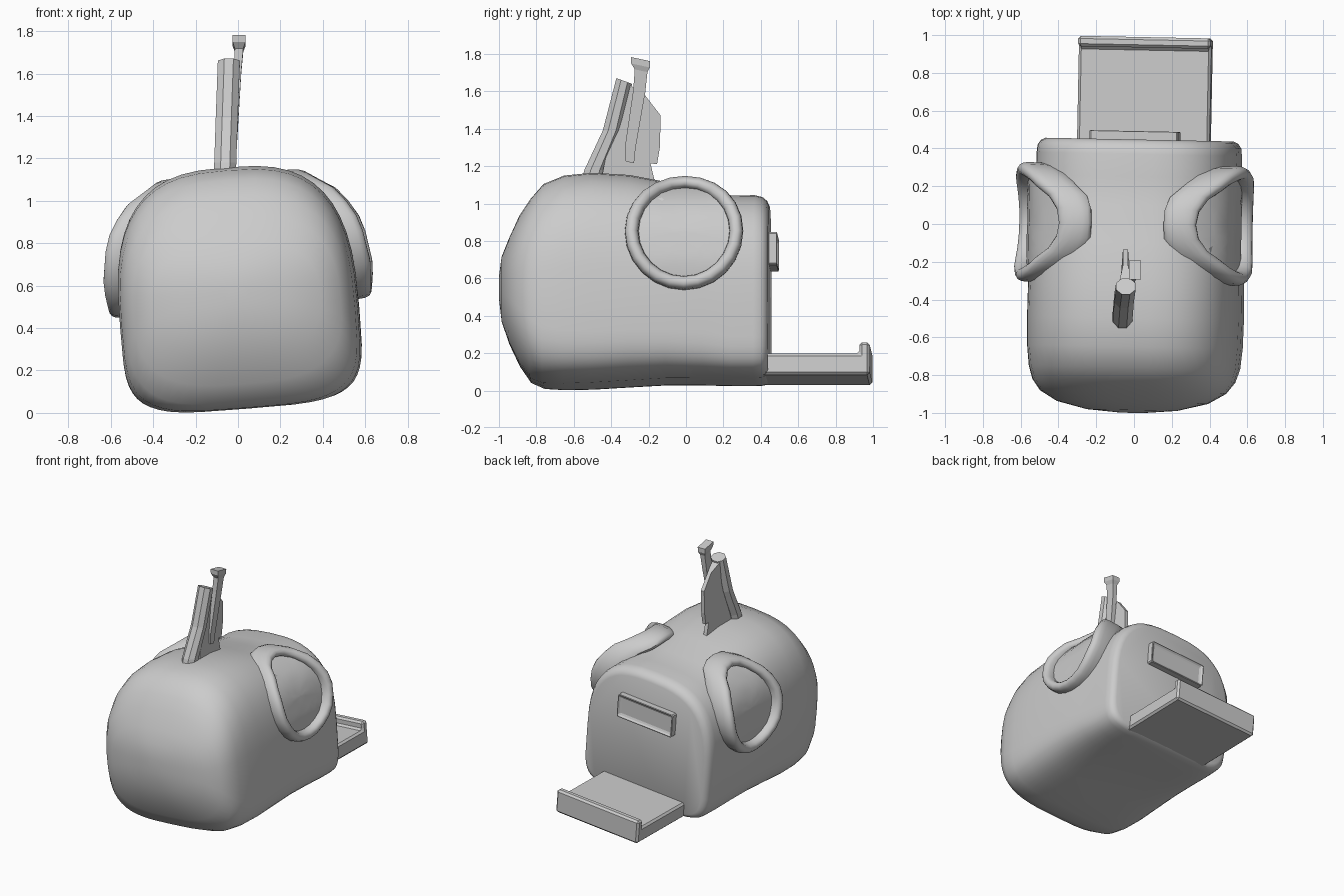
import bpy, bmesh
from math import sin, cos, pi, radians, copysign
from mathutils import Matrix

if "Cube" in bpy.data.objects:
    bpy.data.objects.remove(bpy.data.objects["Cube"])

# The whole body leans slightly to one side
LEAN = (Matrix.Translation((0.013, 0, 0.5)) @ Matrix.Rotation(-0.02, 4, 'Z')
        @ Matrix.Rotation(-0.08, 4, 'Y') @ Matrix.Translation((0, 0, -0.5)))


def loft(name, rings, close=False, lean=True, smooth=None, mirror=False, bevel=0):
    """Skin a list of closed rings; cap both ends or join them in a loop."""
    bm = bmesh.new()
    vs = [[bm.verts.new(p) for p in ring] for ring in rings]
    n = len(vs[0])
    pairs = list(zip(vs, vs[1:])) + ([(vs[-1], vs[0])] if close else [])
    for a, b in pairs:
        for i in range(n):
            j = (i + 1) % n
            bm.faces.new((a[i], a[j], b[j], b[i]))
    if not close:
        bm.faces.new(vs[0])
        bm.faces.new(vs[-1])
    bmesh.ops.recalc_face_normals(bm, faces=bm.faces)
    return finish(name, bm, lean, smooth, mirror, bevel)


def finish(name, bm, lean=True, smooth=None, mirror=False, bevel=0):
    me = bpy.data.meshes.new(name)
    bm.to_mesh(me)
    bm.free()
    ob = bpy.data.objects.new(name, me)
    bpy.context.collection.objects.link(ob)
    if lean:
        ob.matrix_world = LEAN
    if smooth:
        bpy.ops.object.select_all(action='DESELECT')
        ob.select_set(True)
        bpy.context.view_layer.objects.active = ob
        bpy.ops.object.shade_smooth_by_angle(angle=radians(smooth))
    if mirror:
        ob.modifiers.new("Mirror", 'MIRROR')
    if bevel:
        m = ob.modifiers.new("Bevel", 'BEVEL')
        m.width, m.segments = bevel, 1
    return ob


def power(v, n):
    return copysign(abs(v) ** (2 / n), v)


def body_ring(y, hw, zb, zt, nt, nb, count=48):
    zc, ring = 0.45 + 0.1 * max(0, (-y - 0.76) / 0.24), []
    for i in range(count):
        a = 2 * pi * i / count
        n, h = (nt, zt - zc) if sin(a) >= 0 else (nb, zc - zb)
        ring.append((hw * power(cos(a), n), y, zc + h * power(sin(a), n)))
    return ring


# Body: y, half width, bottom, top, roundness of top and of bottom
BODY = [(-1.0, .06, .49, .61, 2.2, 2.2), (-.985, .24, .365, .715, 2.3, 2.3),
        (-.945, .40, .25, .81, 2.5, 2.6), (-.89, .49, .135, .93, 2.6, 3.0),
        (-.83, .532, .05, 1.02, 2.7, 3.5), (-.76, .552, .022, 1.10, 2.8, 4),
        (-.65, .562, .018, 1.145, 2.85, 4.4), (-.5, .565, .022, 1.16, 2.85, 4.6),
        (-.3, .563, .034, 1.148, 2.85, 4.6), (-.1, .557, .046, 1.11, 2.85, 4.8),
        (.1, .548, .046, 1.06, 2.8, 5.2), (.25, .536, .045, 1.038, 2.8, 6),
        (.37, .534, .045, 1.04, 2.8, 6), (.41, .53, .047, 1.03, 2.8, 6),
        (.435, .513, .055, 1.01, 2.8, 6), (.447, .488, .075, .985, 2.8, 6)]
loft("body", [body_ring(*s) for s in BODY], smooth=40)

# Eyes: a deep rim and a dish that wrap over the curved side
CURVE = [(.45, .545), (.53, .56), (.65, .575), (.81, .55), (.9, .52), (1.0, .445), (1.09, .28), (1.2, .1)]


def side_x(z):
    for (z0, x0), (z1, x1) in zip(CURVE, CURVE[1:]):
        if z <= z1:
            return x0 + (x1 - x0) * (z - z0) / (z1 - z0)


SEG, TUBE = 24, 14
rim, dish = [], []
for i in range(SEG):
    a = 2 * pi * i / SEG
    top = max(0, sin(a))
    front, rear = 0.06 + 0.025 * top ** 4, 0.15 - 0.06 * top ** 8
    x = side_x(0.81 + 0.28 * sin(a))
    ring = []
    for k in range(TUBE):
        b = 2 * pi * k / TUBE
        r = 0.28 + 0.037 * power(cos(b), 2.4)
        depth = front if sin(b) > 0 else rear
        ring.append((x + depth * power(sin(b), 2.4), r * cos(a), 0.81 + r * sin(a)))
    rim.append(ring)
for r in (0.28, 0.24, 0.18, 0.12, 0.06, 0.01):
    ring = []
    for i in range(SEG):
        a = 2 * pi * i / SEG
        z = 0.81 + r * sin(a)
        ring.append((side_x(z) - 0.004, r * cos(a), z))
    dish.append(ring)
loft("eye_rim", rim, close=True, smooth=50, mirror=True)
loft("eye_dish", dish, smooth=50, mirror=True)

# Tray with a raised end lip
TRAY = [(.40, .055), (.99, .055), (.99, .23), (.935, .23), (.935, .17), (.40, .17)]
loft("tray", [[(x, y, z) for y, z in TRAY] for x in (-.352, .352)], bevel=0.014)

# Framed slot on the back panel
bm = bmesh.new()
bmesh.ops.create_cube(bm, size=1, matrix=Matrix.Translation((0.002, .46, .742))
                      @ Matrix.Diagonal((.47, .075, .175, 1)))
back = max(bm.faces, key=lambda f: f.calc_center_median().y)
bmesh.ops.inset_region(bm, faces=[back], thickness=0.03)
bmesh.ops.translate(bm, verts=back.verts, vec=(0, -0.022, 0))
finish("slot_frame", bm, bevel=0.008)


# Crest on top: faceted post, thin fin and a slim lever
def oblong(x, y, z, hx, hy, sides, slope=0.0):
    ring = []
    for i in range(sides):
        a = 2 * pi * (i + 0.5) / sides
        k = 1 / cos(pi / sides)
        ring.append((x + hx * k * cos(a), y + hy * k * sin(a), z - slope * hy * sin(a)))
    return ring


loft("crest_post", [oblong(-.062, -.505, 1.10, .052, .06, 8),
                    oblong(-.06, -.485, 1.18, .052, .058, 8),
                    oblong(-.053, -.395, 1.39, .052, .05, 8),
                    oblong(-.043, -.33, 1.655, .052, .042, 8, 0.4)], lean=False)

FIN = [(-.46, 1.10), (-.40, 1.38), (-.31, 1.64), (-.22, 1.58), (-.135, 1.47),
       (-.14, 1.30), (-.155, 1.21), (-.19, 1.215), (-.165, 1.11)]
loft("crest_fin", [[(-.045 + s * (.034 if y < -.25 else .014), y, z) for y, z in FIN]
                   for s in (-1, 1)], lean=False)

LEVER = [(-.02, -.30, 1.22, .012, .022), (-.017, -.298, 1.30, .014, .028),
         (-.003, -.25, 1.60, .018, .032), (.005, -.24, 1.71, .02, .034),
         (.005, -.243, 1.738, .03, .05), (.005, -.243, 1.772, .031, .05)]
loft("crest_lever", [oblong(*s, 4, 0.3) for s in LEVER], lean=False)
